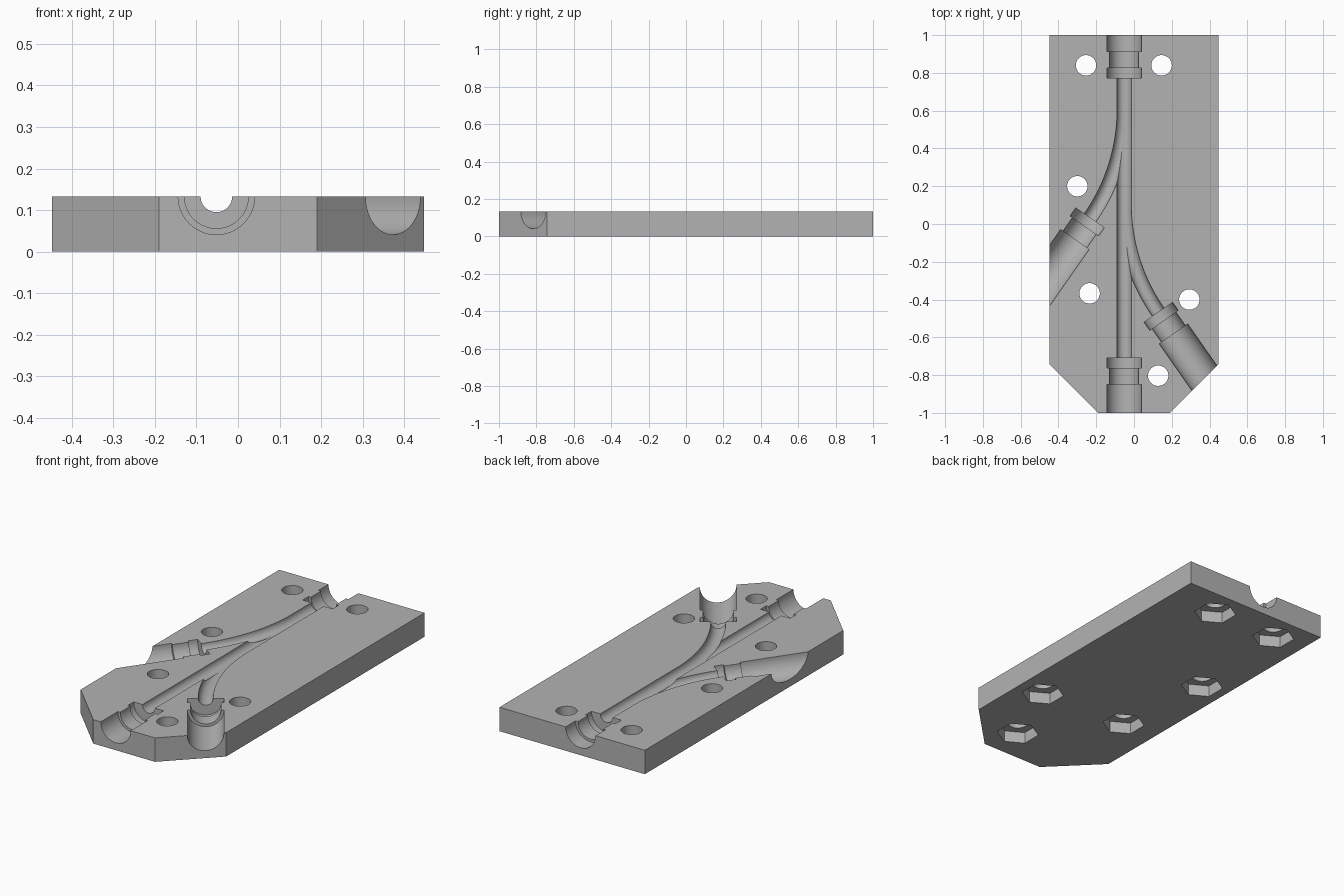
import bpy, bmesh, math
from mathutils import Vector

if "Cube" in bpy.data.objects:
    bpy.data.objects.remove(bpy.data.objects["Cube"], do_unlink=True)

HEIGHT = 0.133
MAIN_X = -0.052
BEND_RADIUS = 1.0
BEND = math.radians(35)
PIPE, NECK, WIDE = 0.038, 0.077, 0.092

grey = bpy.data.materials.new("plain grey")
grey.use_nodes = True
colour = (0.45, 0.45, 0.45, 1)
grey.diffuse_color = colour
grey.node_tree.nodes["Principled BSDF"].inputs["Base Color"].default_value = colour


def make_object(name, bm):
    bmesh.ops.recalc_face_normals(bm, faces=bm.faces[:])
    mesh = bpy.data.meshes.new(name)
    bm.to_mesh(mesh)
    bm.free()
    mesh.materials.append(grey)
    obj = bpy.data.objects.new(name, mesh)
    bpy.context.collection.objects.link(obj)
    return obj


def sweep(name, stations, sides=64):
    """Closed tube through (centre, direction, radius) stations lying level."""
    bm = bmesh.new()
    rings = []
    for centre, direction, radius in stations:
        side = Vector((-direction.y, direction.x, 0))
        ring = []
        for i in range(sides):
            a = math.tau * i / sides
            offset = side * math.cos(a) + Vector((0, 0, math.sin(a)))
            ring.append(bm.verts.new(centre + offset * radius))
        rings.append(ring)
    for r, s in zip(rings, rings[1:]):
        for i in range(sides):
            j = (i + 1) % sides
            bm.faces.new((r[i], r[j], s[j], s[i]))
    bm.faces.new(rings[0])
    bm.faces.new(rings[-1])
    return make_object(name, bm)


def port(start, direction, neck_end, length):
    """Stepped socket: collar, neck, then wide mouth."""
    steps = [(0, WIDE), (0.052, WIDE), (0.052, NECK),
             (neck_end, NECK), (neck_end, WIDE), (length, WIDE)]
    return [(start + direction * d, direction, r) for d, r in steps]


def branch(name, start_y, sign):
    """Bent channel leaving the main one and ending in a socket."""
    stations = []
    for i in range(25):
        a = BEND * i / 24
        centre = Vector((MAIN_X + sign * BEND_RADIUS * (1 - math.cos(a)),
                         start_y - BEND_RADIUS * math.sin(a), HEIGHT))
        direction = Vector((sign * math.sin(a), -math.cos(a), 0))
        stations.append((centre, direction, PIPE - 0.0003))
    return sweep(name, stations + port(centre, direction, 0.14, 0.8))


def prism(name, x, y, radius, sides, z0, z1):
    bm = bmesh.new()
    ring = [bm.verts.new((x + radius * math.sin(math.tau * i / sides),
                          y + radius * math.cos(math.tau * i / sides), z0))
            for i in range(sides)]
    face = bm.faces.new(ring)
    up = bmesh.ops.extrude_face_region(bm, geom=[face])["geom"]
    bmesh.ops.translate(bm, vec=(0, 0, z1 - z0),
                        verts=[v for v in up if isinstance(v, bmesh.types.BMVert)])
    return make_object(name, bm)


# Plate with two clipped front corners
bm = bmesh.new()
right_side = [(0.19, -1), (0.447, -0.743), (0.447, 1)]
outline = right_side + [(-x, y) for x, y in reversed(right_side)]
base = bm.faces.new([bm.verts.new((x, y, 0)) for x, y in outline])
top = bmesh.ops.extrude_face_region(bm, geom=[base])["geom"]
bmesh.ops.translate(bm, vec=(0, 0, HEIGHT),
                    verts=[v for v in top if isinstance(v, bmesh.types.BMVert)])
plate = make_object("mould_plate", bm)

# Straight main channel with a socket at each end
back, front = Vector((0, 1, 0)), Vector((0, -1, 0))
rear_port = port(Vector((MAIN_X, 0.773, HEIGHT)), back, 0.14, 0.4)
front_port = port(Vector((MAIN_X, -0.71, HEIGHT)), front, 0.14, 0.5)
main = [(c, front, r) for c, _, r in reversed(rear_port)]
main += [(rear_port[0][0], front, PIPE), (front_port[0][0], front, PIPE)]
cutters = [sweep("main_channel_cutter", main + front_port)]

# Two side channels
cutters.append(branch("right_channel_cutter", 0.606, -1))
cutters.append(branch("left_channel_cutter", 0.106, 1))

# Bolt holes with hexagonal nut pockets underneath
holes = [(-0.254, 0.84), (0.146, 0.84), (-0.30, 0.2),
         (-0.235, -0.367), (0.293, -0.4), (0.128, -0.803)]
for x, y in holes:
    cutters.append(prism("bolt_hole_cutter", x, y, 0.054, 48, -0.1, 0.3))
    cutters.append(prism("nut_pocket_cutter", x, y, 0.11, 6, -0.1, 0.064))

# Carve everything out of the plate
bpy.context.view_layer.objects.active = plate
for cutter in cutters:
    cutter.hide_render = True
    mod = plate.modifiers.new("carve", "BOOLEAN")
    mod.operation = "DIFFERENCE"
    mod.solver = "EXACT"
    mod.object = cutter
    bpy.ops.object.modifier_apply(modifier=mod.name)
    bpy.data.objects.remove(cutter, do_unlink=True)

bpy.ops.object.select_all(action="DESELECT")
plate.select_set(True)
bpy.ops.object.shade_smooth_by_angle(angle=math.radians(30))
